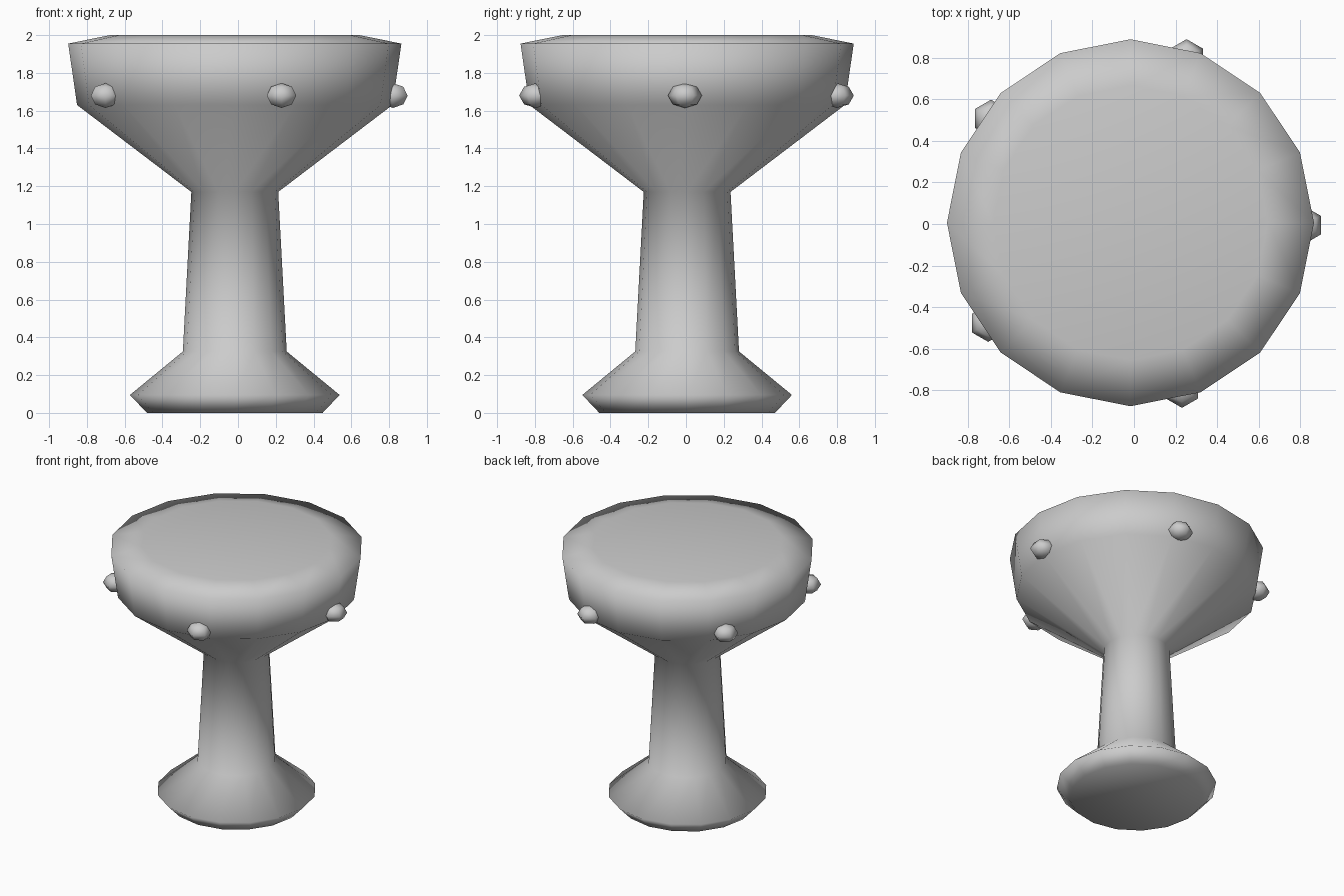
import bpy
import bmesh
from math import cos, sin, radians, tau
from mathutils import Vector

if "Cube" in bpy.data.objects:
    bpy.data.objects.remove(bpy.data.objects["Cube"], do_unlink=True)

AXIS = Vector((-0.017, 0.006, 0))
SIDES = 16

# One plain grey for the whole goblet
grey = bpy.data.materials.new("plain grey")
grey.use_nodes = True
colour = (0.6, 0.6, 0.6, 1)
grey.diffuse_color = colour
grey.node_tree.nodes["Principled BSDF"].inputs["Base Color"].default_value = colour


def finish(name, bm, location):
    """Turn a bmesh into a smooth grey object."""
    bmesh.ops.recalc_face_normals(bm, faces=bm.faces)
    for face in bm.faces:
        face.smooth = True
    mesh = bpy.data.meshes.new(name)
    bm.to_mesh(mesh)
    bm.free()
    mesh.materials.append(grey)
    obj = bpy.data.objects.new(name, mesh)
    obj.location = location
    bpy.context.collection.objects.link(obj)
    return obj


# Goblet body: foot, stem, bowl and closed top, turned from (radius, height)
profile = [(0.465, 0), (0.555, 0.095), (0.275, 0.325), (0.23, 1.17),
           (0.835, 1.63), (0.882, 1.955), (0.66, 2)]
bm = bmesh.new()
rings = [[bm.verts.new((r * cos(tau * i / SIDES), r * sin(tau * i / SIDES), z))
          for i in range(SIDES)] for r, z in profile]
for low, high in zip(rings, rings[1:]):
    for i in range(SIDES):
        j = (i + 1) % SIDES
        bm.faces.new((low[i], low[j], high[j], high[i]))
bm.faces.new(rings[0])
bm.faces.new(rings[-1])
finish("goblet_body", bm, AXIS)

# Five flattened studs around the bowl, all facing the same way
for k in range(5):
    angle = radians(72 * k - 0.8)
    bm = bmesh.new()
    bmesh.ops.create_uvsphere(bm, u_segments=6, v_segments=4, radius=0.09)
    for v in bm.verts:
        v.co = Vector((-v.co.y, v.co.x, v.co.z * 0.73))
    # Keep a stud corner on the y axis
    if max(v.co.y for v in bm.verts) < 0.089:
        for v in bm.verts:
            v.co = Vector((-v.co.y, v.co.x, v.co.z))
    place = Vector((0.837 * cos(angle), 0.837 * sin(angle), 1.68))
    finish(f"bowl_stud_{k + 1}", bm, AXIS + place)
